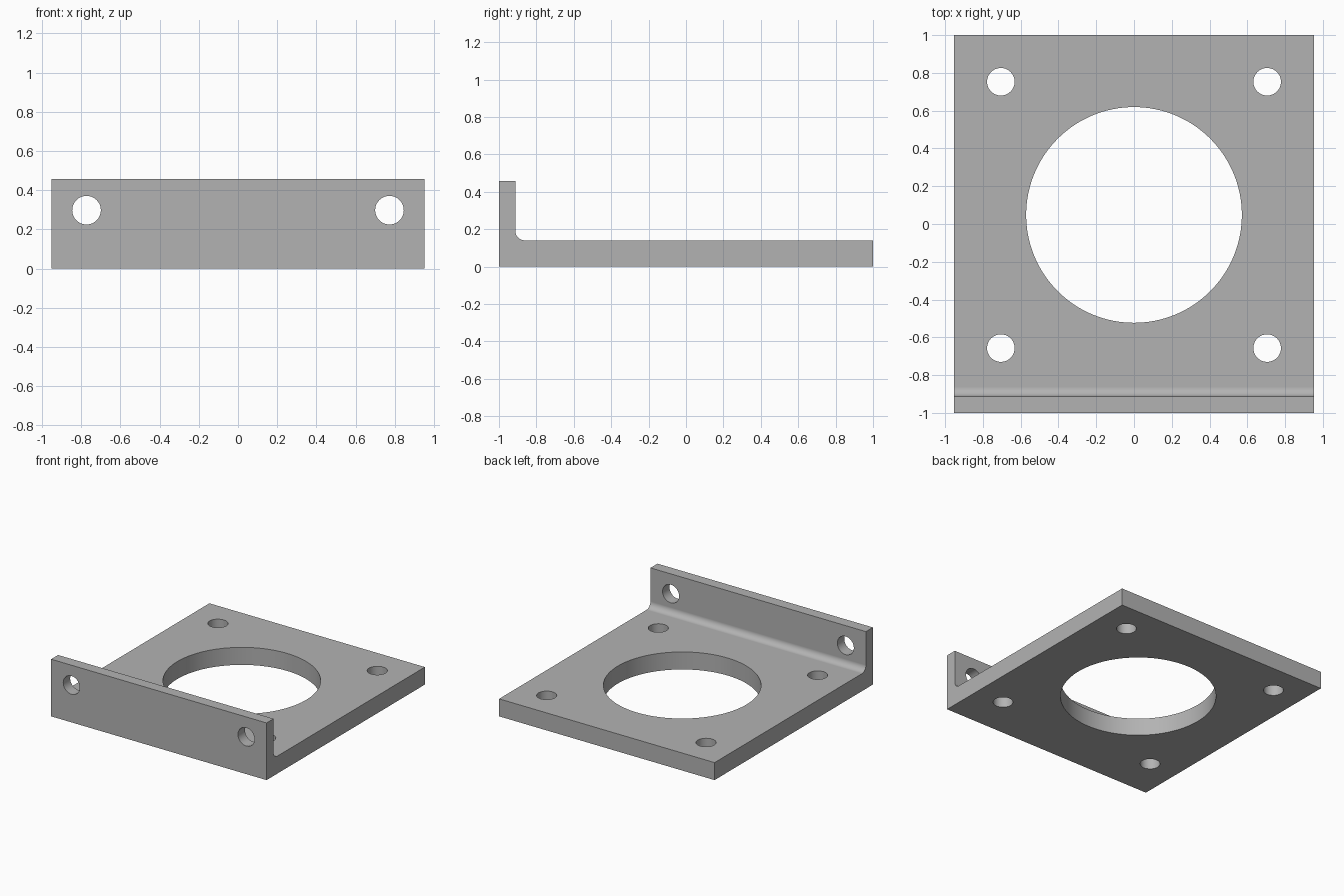
import bpy
import bmesh
from math import cos, sin, pi, radians

cube = bpy.data.objects.get("Cube")
if cube:
    bpy.data.objects.remove(cube, do_unlink=True)

HALF_WIDTH = 0.953
HEIGHT = 0.457
PLATE = 0.14        # base plate thickness
INNER = -0.912      # inner face of the upright flange
FILLET = 0.05
MIDDLE = 0.048      # y of the bore centre

grey = bpy.data.materials.new("plain grey")
grey.use_nodes = True
colour = (0.45, 0.45, 0.45, 1)
grey.diffuse_color = colour
grey.node_tree.nodes["Principled BSDF"].inputs["Base Color"].default_value = colour

# L-shaped side profile with a rounded inside corner, swept along x
profile = [(-1, 0), (1, 0), (1, PLATE)]
for i in range(13):
    a = -pi / 2 - i / 12 * pi / 2
    profile.append((INNER + FILLET + FILLET * cos(a), PLATE + FILLET + FILLET * sin(a)))
profile += [(INNER, HEIGHT), (-1, HEIGHT)]

bm = bmesh.new()
face = bm.faces.new([bm.verts.new((-HALF_WIDTH, y, z)) for y, z in profile])
swept = bmesh.ops.extrude_face_region(bm, geom=[face])["geom"]
bmesh.ops.translate(bm, vec=(2 * HALF_WIDTH, 0, 0),
                    verts=[v for v in swept if isinstance(v, bmesh.types.BMVert)])
bmesh.ops.recalc_face_normals(bm, faces=bm.faces)
mesh = bpy.data.meshes.new("angle_bracket")
bm.to_mesh(mesh)
bm.free()
mesh.materials.append(grey)
bracket = bpy.data.objects.new("angle_bracket", mesh)
bpy.context.collection.objects.link(bracket)


def activate(obj):
    bpy.ops.object.select_all(action="DESELECT")
    obj.select_set(True)
    bpy.context.view_layer.objects.active = obj


def drill(location, radius, sides, tilt=0):
    """Cut a round hole through the bracket."""
    bpy.ops.mesh.primitive_cylinder_add(vertices=sides, radius=radius, depth=0.4,
                                        location=location, rotation=(tilt, 0, 0))
    cutter = bpy.context.object
    cutter.name = "hole_cutter"
    cutter.hide_render = True
    cutter.data.materials.append(grey)
    activate(bracket)
    cut = bracket.modifiers.new("hole", "BOOLEAN")
    cut.operation = "DIFFERENCE"
    cut.solver = "EXACT"
    cut.object = cutter
    bpy.ops.object.modifier_apply(modifier=cut.name)
    bpy.data.objects.remove(cutter, do_unlink=True)


# Central bore, four base holes and two flange holes
drill((0, MIDDLE, PLATE / 2), 0.571, 128)
for side in (-1, 1):
    for end in (-1, 1):
        drill((side * 0.705, MIDDLE + end * 0.705, PLATE / 2), 0.073, 48)
    drill((side * 0.773, -1, 0.298), 0.073, 48, tilt=pi / 2)

# Smooth curved walls, flat large faces
activate(bracket)
bpy.ops.object.shade_smooth_by_angle(angle=radians(30))
weighted = bracket.modifiers.new("weighted_normals", "WEIGHTED_NORMAL")
weighted.keep_sharp = True
